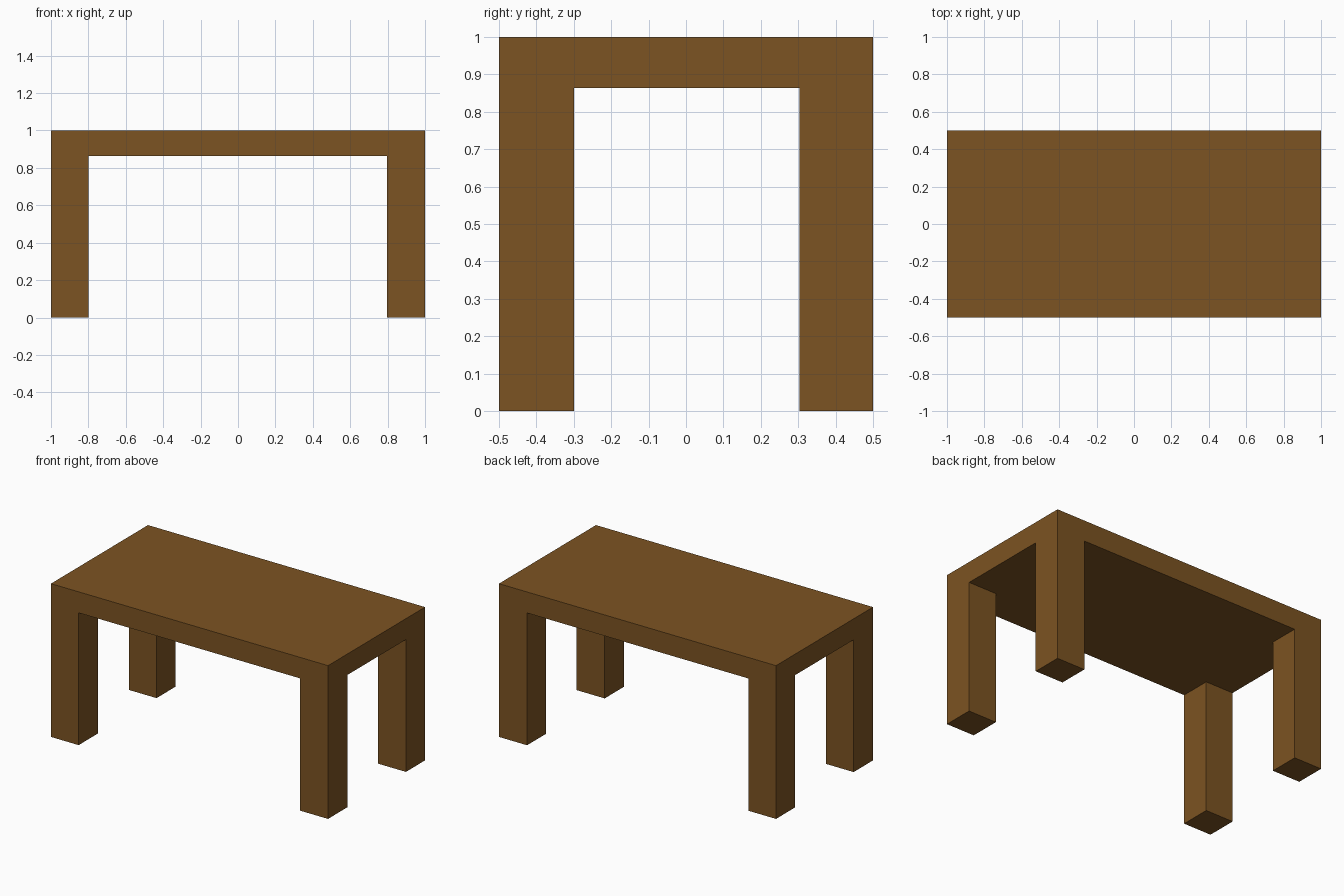
import bpy
import bmesh
import math
from mathutils import Vector

default = bpy.data.objects.get("Cube")
if default:
    bpy.data.objects.remove(default, do_unlink=True)

UNDERSIDE = 0.863
INNER_X = (-0.8, 0.797)
INNER_Y = (-0.3, 0.303)

# Brown wood
wood = bpy.data.materials.new("brown wood")
wood.use_nodes = True
colour = (0.202, 0.087, 0.016, 1)
wood.diffuse_color = colour
wood.node_tree.nodes["Principled BSDF"].inputs["Base Color"].default_value = colour

# Table top slab
bm = bmesh.new()
bmesh.ops.create_cube(bm, size=1)
for v in bm.verts:
    v.co = Vector((v.co.x * 2, v.co.y, 1 if v.co.z > 0 else UNDERSIDE))

# Cut the slab along the inner sides of the legs
cuts = [(Vector((x, 0, 0)), Vector((1, 0, 0))) for x in INNER_X]
cuts += [(Vector((0, y, 0)), Vector((0, 1, 0))) for y in INNER_Y]
for point, normal in cuts:
    bmesh.ops.bisect_plane(bm, geom=bm.verts[:] + bm.edges[:] + bm.faces[:],
                           plane_co=point, plane_no=normal)

# Pull the four corner faces of the underside down into legs
bm.normal_update()
corners = []
for f in bm.faces:
    c = f.calc_center_median()
    if f.normal.z < -0.9 and abs(c.x) > 0.8 and abs(c.y) > 0.3:
        corners.append(f)
feet = bmesh.ops.extrude_discrete_faces(bm, faces=corners)["faces"]
for f in feet:
    for v in f.verts:
        v.co.z = 0

# Merge flush faces so that legs and top are one solid
bmesh.ops.dissolve_limit(bm, angle_limit=math.radians(1),
                         verts=bm.verts[:], edges=bm.edges[:])
bmesh.ops.recalc_face_normals(bm, faces=bm.faces[:])

mesh = bpy.data.meshes.new("table")
bm.to_mesh(mesh)
bm.free()
mesh.materials.append(wood)
table = bpy.data.objects.new("table", mesh)
bpy.context.collection.objects.link(table)
